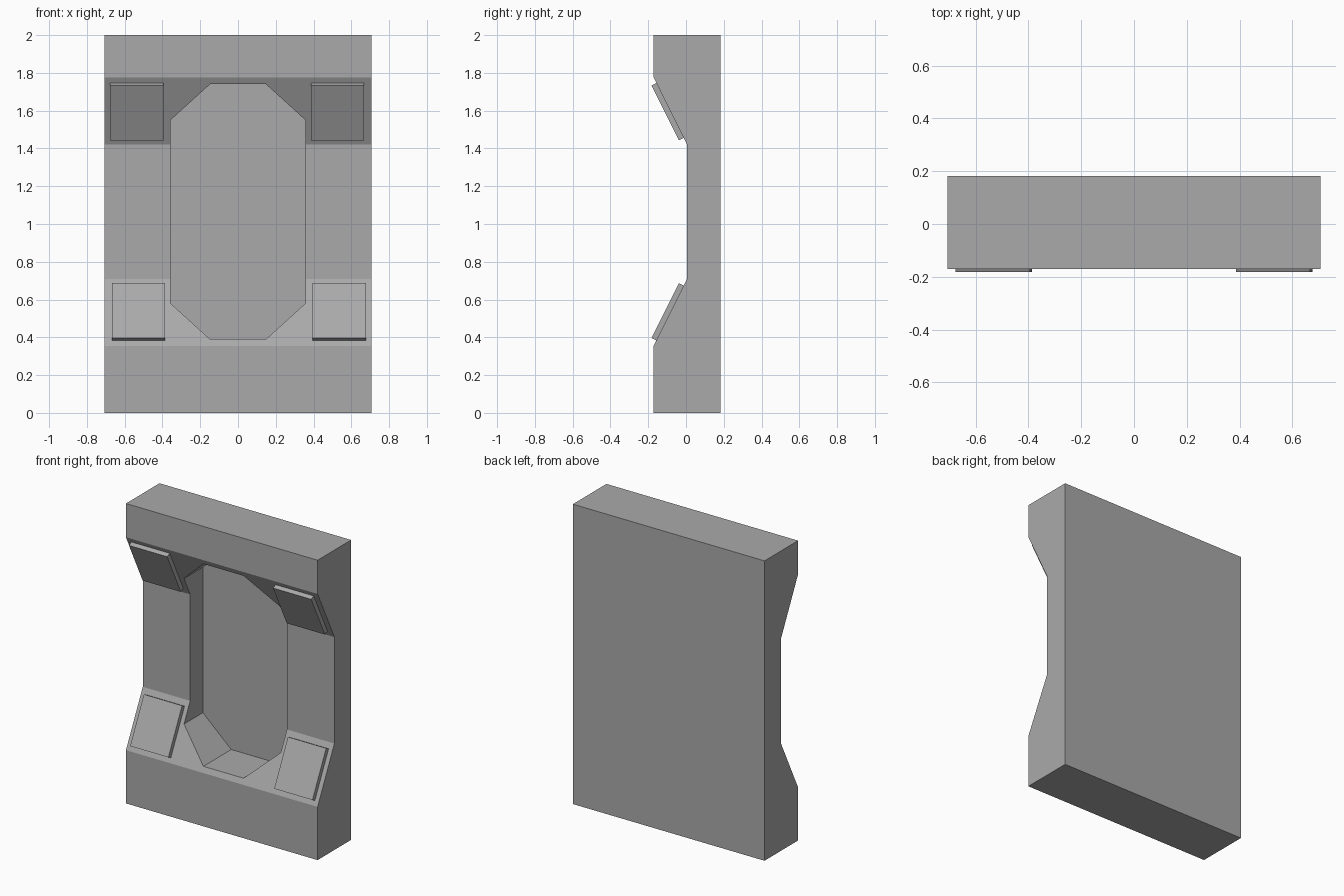
import bpy, bmesh
from mathutils import Matrix, Vector

cube = bpy.data.objects.get("Cube")
if cube:
    bpy.data.objects.remove(cube, do_unlink=True)

# Single plain grey material
grey = bpy.data.materials.new("plain_grey")
grey.use_nodes = True
colour = (0.4, 0.4, 0.4, 1)
grey.diffuse_color = colour
grey.node_tree.nodes["Principled BSDF"].inputs["Base Color"].default_value = colour

HALF_W = 0.707
FRONT, WAIST, BACK = -0.171, 0.006, 0.1825
MID_Z = 1.065


def prism(name, points, offset):
    """Extrude a closed outline of 3D points along an offset."""
    bm = bmesh.new()
    face = bm.faces.new([bm.verts.new(p) for p in points])
    result = bmesh.ops.extrude_face_region(bm, geom=[face])
    moved = [v for v in result["geom"] if isinstance(v, bmesh.types.BMVert)]
    bmesh.ops.translate(bm, verts=moved, vec=offset)
    bmesh.ops.recalc_face_normals(bm, faces=bm.faces)
    mesh = bpy.data.meshes.new(name)
    bm.to_mesh(mesh)
    bm.free()
    mesh.materials.append(grey)
    obj = bpy.data.objects.new(name, mesh)
    bpy.context.collection.objects.link(obj)
    return obj


# Slab with a sloped waist across its front
side = [(BACK, 0), (FRONT, 0), (FRONT, 0.355), (WAIST, 0.71),
        (WAIST, 1.42), (FRONT, 1.775), (FRONT, 2), (BACK, 2)]
body = prism("body", [(-HALF_W, y, z) for y, z in side], (2 * HALF_W, 0, 0))

# Eight-sided pocket cut into the front
quarter = [(0.357, 0.485), (0.148, 0.675)]
half = [(x, -z) for x, z in reversed(quarter)] + quarter
outline = half + [(-x, -z) for x, z in half]
cutter = prism("pocket_cutter", [(x, -0.4, MID_Z + z) for x, z in outline],
               (0, 0.54, 0))
cutter.hide_render = True
cut = body.modifiers.new("pocket", "BOOLEAN")
cut.operation = "DIFFERENCE"
cut.solver = "EXACT"
cut.object = cutter
graph = bpy.context.evaluated_depsgraph_get()
carved = bpy.data.meshes.new_from_object(body.evaluated_get(graph))
body.modifiers.clear()
body.data = carved
bpy.data.objects.remove(cutter, do_unlink=True)

# Four raised pads lying on the slopes
slope = Vector((0, WAIST - FRONT, 0.355)).normalized()
normal = Vector((0, -slope.z, slope.y))
LENGTH, THICK, WIDTH = 0.324, 0.028, 0.282
for level, flip in (("lower", 1), ("upper", -1)):
    for hand, inner_x in (("left", 0.395), ("right", -0.668)):
        start = Vector((inner_x, -0.1825, 0.397)) - normal * (THICK + 0.003)
        corners = [start, start + slope * LENGTH]
        corners += [p + Vector((WIDTH, 0, 0)) for p in reversed(corners)]
        pad = prism(f"{level}_{hand}_pad", corners, normal * (THICK + 0.003))
        if flip < 0:
            # Half turn about the front axis keeps the sideways offset
            turn = (Matrix.Translation((0, 0, MID_Z)) @ Matrix.Rotation(3.14159265, 4, "Y")
                    @ Matrix.Translation((0, 0, -MID_Z)))
            pad.data.transform(turn)
            pad.name = f"{level}_{'right' if hand == 'left' else 'left'}_pad"
